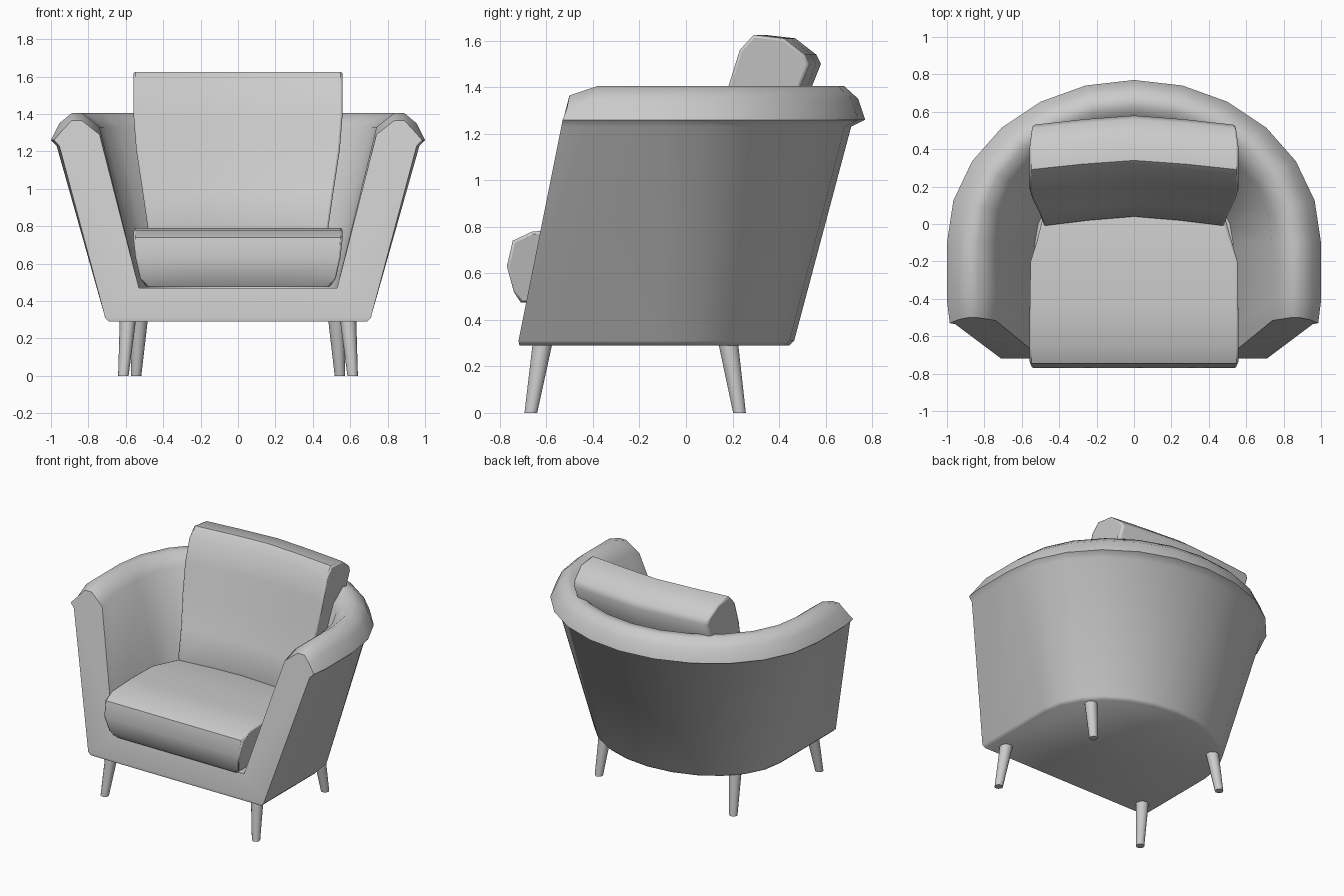
import bpy, bmesh, math

if "Cube" in bpy.data.objects:
    bpy.data.objects.remove(bpy.data.objects["Cube"])


def make_object(name, verts, faces, bevel=0.0, angle=40):
    mesh = bpy.data.meshes.new(name)
    mesh.from_pydata(verts, [], faces)
    bm = bmesh.new()
    bm.from_mesh(mesh)
    bmesh.ops.recalc_face_normals(bm, faces=bm.faces)
    bm.to_mesh(mesh)
    bm.free()
    ob = bpy.data.objects.new(name, mesh)
    bpy.context.collection.objects.link(ob)
    if bevel:
        mod = ob.modifiers.new("soft_edges", 'BEVEL')
        mod.width, mod.segments = bevel, 2
        mod.limit_method, mod.angle_limit = 'ANGLE', math.radians(60)
    bpy.ops.object.select_all(action='DESELECT')
    ob.select_set(True)
    bpy.context.view_layer.objects.active = ob
    bpy.ops.object.shade_smooth_by_angle(angle=math.radians(angle))
    return ob


# Tub shell: section layers (z, half width, back y), outer bottom to inner bottom
LAYERS = [(0.29, 0.69, 0.445), (0.31, 0.71, 0.465), (1.23, 0.97, 0.71),
          (1.26, 1.00, 0.77), (1.35, 0.955, 0.74), (1.405, 0.89, 0.68),
          (1.405, 0.835, 0.62), (1.33, 0.74, 0.54), (0.47, 0.53, 0.30)]
CY, ARC = -0.1, 12


def shell_point(layer, i):
    # i = 0,1: right arm; 2..ARC+2: back arc; then left arm
    z, a, b = layer
    front = -0.72 + abs(z - 0.31) * 0.2
    last = ARC + 4
    side = 1 if i < 2 else -1
    k = min(i, last - i)
    if k == 0:
        if z > 1.3:
            z -= 0.04
        return (side * a * (0.985 if 1.2 < z and a > 0.9 else 1), front, z)
    if k == 1:
        return (side * a, front + 0.12, z)
    t = math.pi * (i - 2) / ARC
    return (a * math.cos(t), CY + (b - CY) * math.sin(t), z)


n, m = ARC + 5, len(LAYERS)
verts = [shell_point(layer, i) for layer in LAYERS for i in range(n)]
faces = [(j * n + i, j * n + i + 1, (j + 1) * n + i + 1, (j + 1) * n + i)
         for j in range(m - 1) for i in range(n - 1)]
right = [j * n for j in range(m)]
left = [j * n + n - 1 for j in range(m)]
faces += [tuple(right[1:]), tuple(left[1:]),                   # arm fronts
          (right[1], right[-1], left[-1], left[1]),            # front rail
          (right[0], right[1], left[1], left[0]),
          tuple(range(n)), tuple(range((m - 1) * n, m * n))]   # underside, deck
make_object("tub_shell", verts, faces, angle=50)


# Cushions: profile (y, z, half width) lofted across x, bowed back in the middle
def cushion(name, profile, bow, bevel):
    steps = [-1, -0.5, 0, 0.5, 1]
    k = len(profile)
    vs = [(s * w, y + bow * (1 - abs(s) ** 1.3), z) for s in steps for y, z, w in profile]
    fs = [(r * k + i, r * k + (i + 1) % k, (r + 1) * k + (i + 1) % k, (r + 1) * k + i)
          for r in range(len(steps) - 1) for i in range(k)]
    fs += [tuple(range(k)), tuple(range((len(steps) - 1) * k, len(steps) * k))]
    return make_object(name, vs, fs, bevel, 50)


cushion("seat_cushion", [
    (-0.71, 0.475, 0.49), (-0.74, 0.52, 0.53), (-0.77, 0.63, 0.55), (-0.745, 0.74, 0.56),
    (-0.66, 0.78, 0.56), (-0.45, 0.79, 0.56), (-0.2, 0.785, 0.56), (0.03, 0.77, 0.48),
    (0.17, 0.74, 0.45), (0.21, 0.62, 0.44), (0.17, 0.475, 0.42), (-0.2, 0.475, 0.48)],
    0.0, 0.012)
cushion("back_cushion", [
    (0.02, 0.70, 0.46), (-0.01, 0.79, 0.485), (0.06, 0.98, 0.51), (0.13, 1.21, 0.545),
    (0.18, 1.40, 0.56), (0.23, 1.56, 0.56), (0.29, 1.625, 0.56), (0.42, 1.61, 0.56),
    (0.51, 1.54, 0.55), (0.53, 1.50, 0.54), (0.47, 1.35, 0.54), (0.38, 1.05, 0.51),
    (0.28, 0.76, 0.47), (0.23, 0.70, 0.46)], 0.05, 0.012)


# Splayed tapered legs
def leg(name, bottom, top, sides=14):
    vs = []
    for (x, y, z), r in ((bottom, 0.028), (top, 0.044)):
        vs += [(x + r * math.cos(2 * math.pi * i / sides),
                y + r * math.sin(2 * math.pi * i / sides), z) for i in range(sides)]
    fs = [(i, (i + 1) % sides, sides + (i + 1) % sides, sides + i) for i in range(sides)]
    fs += [tuple(range(sides)), tuple(range(sides, 2 * sides))]
    make_object(name, vs, fs)


for s, label in ((1, "right"), (-1, "left")):
    leg("front_leg_" + label, (s * 0.613, -0.667, 0), (s * 0.588, -0.615, 0.31))
    leg("back_leg_" + label, (s * 0.545, 0.23, 0), (s * 0.525, 0.18, 0.31))
